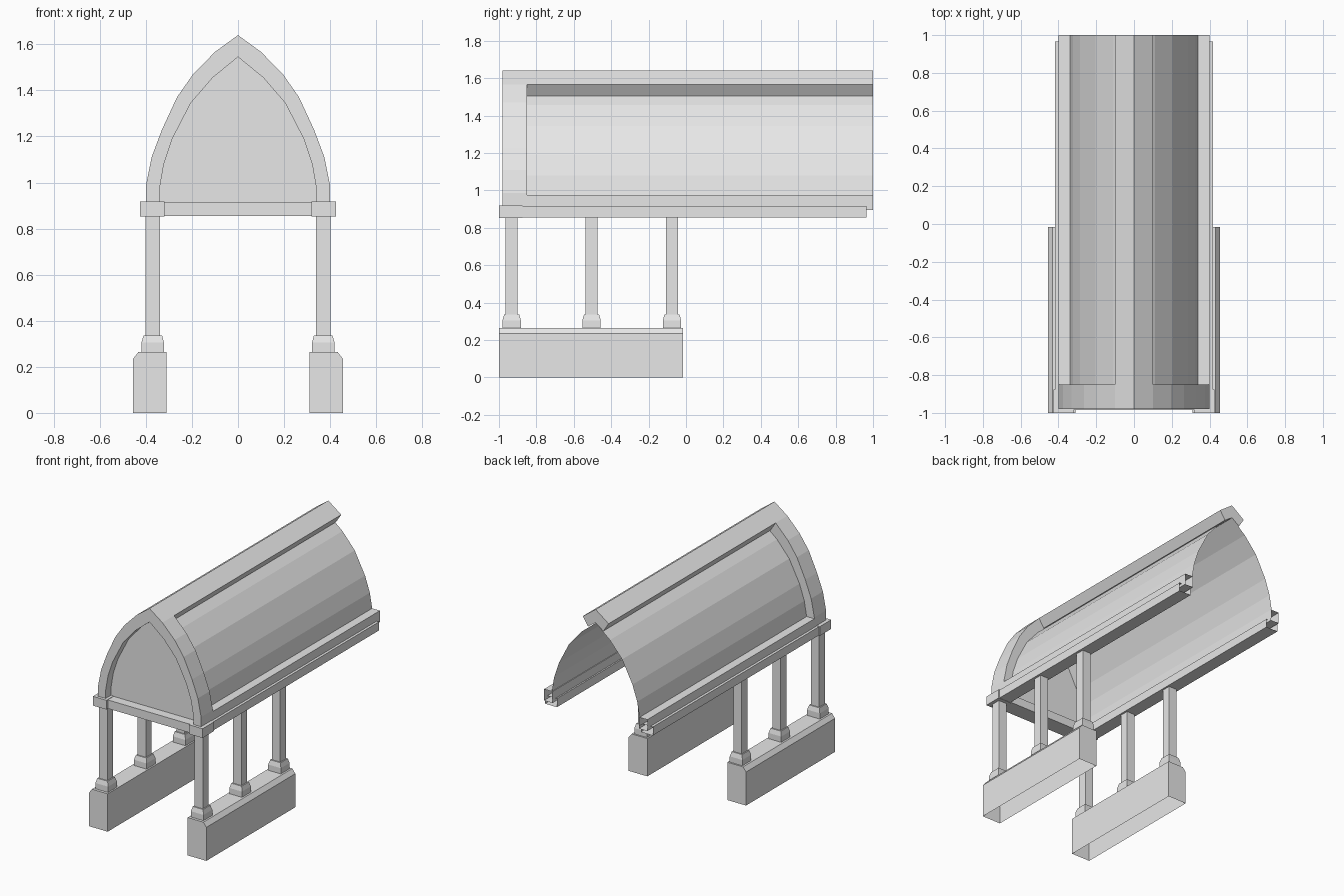
import bpy

if "Cube" in bpy.data.objects:
    bpy.data.objects.remove(bpy.data.objects["Cube"])

stone = bpy.data.materials.new("pale_grey_stone")
stone.diffuse_color = (0.8, 0.8, 0.8, 1)
stone.use_nodes = True
stone.node_tree.nodes["Principled BSDF"].inputs["Base Color"].default_value = stone.diffuse_color


def make(name, verts, faces):
    me = bpy.data.meshes.new(name)
    me.from_pydata(verts, [], faces)
    me.materials.append(stone)
    ob = bpy.data.objects.new(name, me)
    bpy.context.collection.objects.link(ob)
    return ob


def extrude(name, pts, y0, y1, closed=True, front=True, back=True, skip=()):
    """Extrude an x-z profile along y; skip lists profile edges left open."""
    n = len(pts)
    verts = [(x, y, z) for y in (y0, y1) for x, z in pts]
    faces = []
    for i in range(n if closed else n - 1):
        if i not in skip:
            j = (i + 1) % n
            faces.append((i, i + n, j + n, j))
    if closed and front:
        faces.append(tuple(range(n)))
    if closed and back:
        faces.append(tuple(range(2 * n - 1, n - 1, -1)))
    return make(name, verts, faces)


def rect(x0, x1, z0, z1):
    return [(x0, z0), (x1, z0), (x1, z1), (x0, z1)]


def flip(pts, s):
    """Mirror a profile to the left side, keeping its winding."""
    return pts if s > 0 else [(-x, z) for x, z in pts]


def whole(half):
    """Right half of an arch (foot to apex) to the full arch."""
    return half + [(-x, z) for x, z in half[-2::-1]]


outer = whole([(.40, .915), (.40, .985), (.375, 1.11), (.33, 1.23),
               (.265, 1.37), (.195, 1.47), (.10, 1.567), (0, 1.64)])
inner = whole([(.34, .915), (.34, .975), (.322, 1.08), (.285, 1.19),
               (.205, 1.345), (.11, 1.455), (0, 1.545)])

# front arch band: outer and inner skins joined by front and back faces
n, m = len(outer), len(inner)
extrude("arch_outer_skin", outer, -.98, -.85, closed=False)
extrude("arch_inner_skin", inner, -.98, -.85, closed=False)
for label, y in (("front", -.98), ("back", -.85)):
    verts = [(x, y, z) for x, z in outer + inner]
    faces = []
    for side in (0, 1):
        o = [i if not side else n - 1 - i for i in range(n // 2 + 1)]
        k = [n + (i if not side else m - 1 - i) for i in range(m // 2 + 1)]
        # the inner arch has one point fewer, so one triangle fills in
        faces.append((o[0], o[1], k[1], k[0]))
        faces.append((o[1], o[2], k[2], k[1]))
        faces.append((o[2], o[3], k[3], k[2]))
        faces.append((o[3], o[4], k[4], k[3]))
        faces.append((o[4], o[5], k[4]))
        faces.append((o[5], o[6], k[5], k[4]))
        faces.append((o[6], o[7], k[6], k[5]))
    make("arch_" + label + "_face", verts, faces)

# gable wall, roof shell and ridge cap
make("gable_wall", [(x, -.92, z) for x, z in inner], [tuple(range(m))])
extrude("roof_shell", inner, -.85, 1.0, closed=False)
extrude("ridge_cap", [(.06, 1.505), (.10, 1.567), (0, 1.64),
                      (-.10, 1.567), (-.06, 1.505), (0, 1.547)], -.85, 1.0)

# front cross beam
extrude("front_cross_beam", rect(-.32, .32, .855, .915), -.985, -.87)

for s, side in ((1, "right"), (-1, "left")):
    # eaves: open-ended lip, beam and corner block
    extrude(side + "_eaves_lip", flip(rect(.335, .40, .895, .975), s),
            -.85, 1.0, back=False)
    extrude(side + "_eaves_beam", flip(rect(.325, .418, .855, .915), s),
            -.88, .965, back=False)
    extrude(side + "_corner_block", flip(rect(.32, .425, .853, .918), s), -1, -.875)

    # low wall with chamfered outer top edge, open underneath
    extrude(side + "_low_wall", flip([(.31, 0), (.455, 0), (.455, .235),
                                      (.432, .265), (.31, .265)], s),
            -1, -.015, skip=(0,))

    # posts with tapered feet, as stacked square rings
    for k, y in enumerate((-.932, -.505, -.075)):
        rings = [(.049, .265), (.049, .305), (.040, .337), (.032, .337), (.032, .856)]
        verts = [(s * .37 + a * r, y + b * r, z) for r, z in rings
                 for a, b in ((-1, -1), (1, -1), (1, 1), (-1, 1))]
        faces = [(4 * i + j, 4 * i + (j + 1) % 4, 4 * i + 4 + (j + 1) % 4, 4 * i + 4 + j)
                 for i in range(len(rings) - 1) for j in range(4)]
        make(f"{side}_post_{k + 1}", verts, faces)

# consistent outward normals
import bmesh
for ob in bpy.data.objects:
    bm = bmesh.new()
    bm.from_mesh(ob.data)
    bmesh.ops.recalc_face_normals(bm, faces=bm.faces)
    # the front gable faces look towards -y, arch skins keep their own side
    if ob.name in ("gable_wall", "arch_front_face", "arch_back_face"):
        want = 1 if ob.name == "arch_back_face" else -1
        for f in bm.faces:
            f.normal_update()
            if f.normal.y * want < 0:
                f.normal_flip()
    if ob.name in ("roof_shell", "arch_outer_skin", "arch_inner_skin"):
        out = -1 if ob.name == "arch_inner_skin" else 1
        for f in bm.faces:
            f.normal_update()
            if f.normal.x * f.calc_center_median().x * out < 0:
                f.normal_flip()
    bm.to_mesh(ob.data)
    bm.free()
